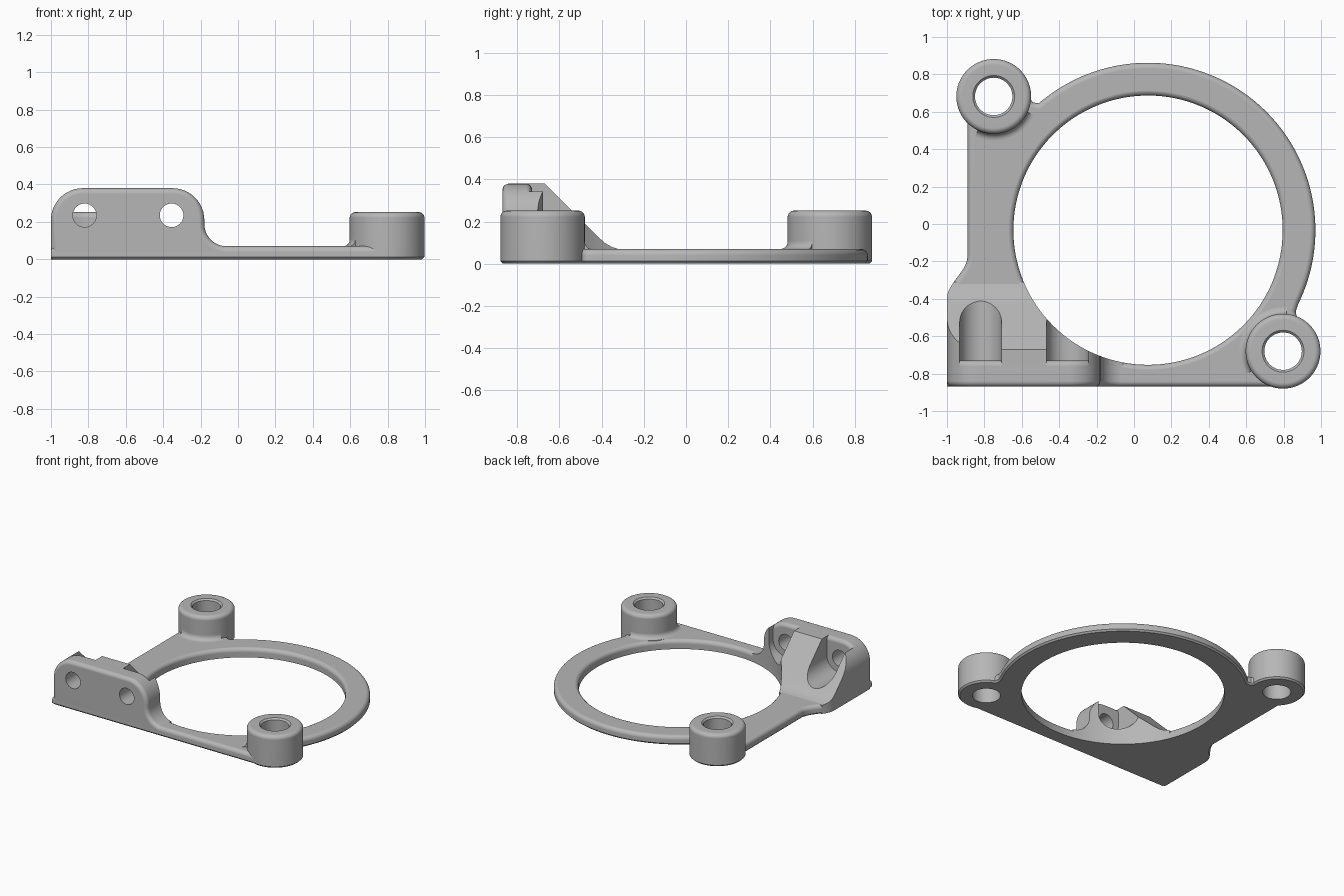
import bpy, bmesh
from math import cos, sin, pi, radians

if "Cube" in bpy.data.objects:
    bpy.data.objects.remove(bpy.data.objects["Cube"], do_unlink=True)

grey = bpy.data.materials.new("plain grey")
grey.use_nodes = True
COLOUR = (0.47, 0.47, 0.47, 1)
grey.diffuse_color = COLOUR
grey.node_tree.nodes["Principled BSDF"].inputs["Base Color"].default_value = COLOUR

HOLE_X, HOLE_Y, HOLE_R, RING_R = 0.075, -0.033, 0.72, 0.895
THICK, ROUND = 0.07, 0.03


def arc(cx, cy, r, a0, a1, n=12):
    """Points on an arc, angles in degrees."""
    angles = [radians(a0 + (a1 - a0) * i / n) for i in range(n + 1)]
    return [(cx + r * cos(a), cy + r * sin(a)) for a in angles]


def finish(name, bm):
    bmesh.ops.recalc_face_normals(bm, faces=bm.faces[:])
    mesh = bpy.data.meshes.new(name)
    bm.to_mesh(mesh)
    bm.free()
    mesh.materials.append(grey)
    obj = bpy.data.objects.new(name, mesh)
    bpy.context.collection.objects.link(obj)
    return obj


def prism(name, points, axis, d0, d1, bevel0=0, bevel1=0):
    """Extrude an outline along an axis, rounding the rim of either cap."""
    place = {"x": lambda a, b, d: (d, a, b),
             "y": lambda a, b, d: (a, d, b),
             "z": lambda a, b, d: (a, b, d)}[axis]
    k = "xyz".index(axis)
    bm = bmesh.new()
    low = [bm.verts.new(place(a, b, d0)) for a, b in points]
    high = [bm.verts.new(place(a, b, d1)) for a, b in points]
    bm.faces.new(low)
    bm.faces.new(high)
    for i in range(len(points)):
        j = (i + 1) % len(points)
        bm.faces.new((low[i], low[j], high[j], high[i]))
    bmesh.ops.recalc_face_normals(bm, faces=bm.faces[:])
    for d, width in ((d0, bevel0), (d1, bevel1)):
        if width:
            rim = [e for e in bm.edges if all(abs(v.co[k] - d) < 1e-5 for v in e.verts)]
            bmesh.ops.bevel(bm, geom=rim, offset=width, segments=1 if width < 0.02 else 5,
                            profile=0.5, affect='EDGES', clamp_overlap=False)
    return finish(name, bm)


def lathe(name, profile, x, y, a0=0, a1=360, n=96):
    """Revolve a closed (radius, height) outline about a vertical axis."""
    bm = bmesh.new()
    full = a1 - a0 == 360
    rows = []
    for i in range(n if full else n + 1):
        a = radians(a0 + (a1 - a0) * i / n)
        rows.append([bm.verts.new((x + r * cos(a), y + r * sin(a), z)) for r, z in profile])
    m = len(profile)
    for i in range(n):
        p, q = rows[i], rows[(i + 1) % len(rows)]
        for j in range(m):
            k = (j + 1) % m
            if profile[j][0] or profile[k][0]:
                bm.faces.new((p[j], p[k], q[k], q[j]))
    if not full:
        bm.faces.new(rows[0])
        bm.faces.new(rows[-1])
    bmesh.ops.remove_doubles(bm, verts=bm.verts[:], dist=1e-6)
    return finish(name, bm)


def cut(obj, cutter, operation='DIFFERENCE'):
    mod = obj.modifiers.new("cut", 'BOOLEAN')
    mod.operation, mod.solver, mod.object = operation, 'EXACT', cutter
    bpy.context.view_layer.objects.active = obj
    bpy.ops.object.modifier_apply(modifier=mod.name)
    bpy.data.objects.remove(cutter, do_unlink=True)


def bore():
    return prism("bore_cutter", arc(HOLE_X, HOLE_Y, HOLE_R, 0, 357.1875, 127), "z", -0.1, 0.6)


# Base plate: ring, straight front and left edges, flared left foot
flare = [(-0.945 + 0.055 * cos(pi * i / 10), -0.17 - 0.023 * i) for i in range(11)]
outline = [(-1, -0.87), (0.79, -0.87), (0.93, -0.68), (0.9, -0.535), (0.868, -0.49), (0.866, -0.465)]
outline += arc(HOLE_X, HOLE_Y, RING_R, -26, 128, 72)
outline += [(-0.51, 0.645), (-0.54, 0.65), (-0.58, 0.7), (-0.75, 0.8), (-0.89, 0.68)] + flare
plate = prism("base_plate", outline, "z", 0, THICK, 0.012, ROUND)
lip = arc(HOLE_R + ROUND, 0.0405, ROUND, 180, 90, 5)
cut(plate, lathe("lip_cutter", [(0, -0.1), (HOLE_R, -0.1)] + lip + [(HOLE_R + ROUND, 0.2), (0, 0.2)],
                 HOLE_X, HOLE_Y, n=128))
parts = [plate]

# Bosses with through holes and a fillet where they meet the plate
boss_profile = [(0.1, 0), (0.188, 0), (0.2, 0.012)] + arc(0.17, 0.222, 0.03, 0, 90, 5)
boss_profile += [(0.112, 0.252), (0.1, 0.24)]
fillet_profile = [(0.19, 0.05), (0.235, 0.05)] + arc(0.235, 0.105, 0.035, 270, 180, 6) + [(0.19, 0.105)]
for side, x, y, a0, a1 in (("back_right", -0.75, 0.682, -115, -25), ("front_left", 0.797, -0.68, 85, 212)):
    cut(plate, lathe("clearance_cutter", [(0, -0.1), (0.15, -0.1), (0.15, 0.2), (0, 0.2)], x, y))
    parts.append(lathe(side + "_boss", boss_profile, x, y))
    parts.append(lathe(side + "_boss_fillet", fillet_profile, x, y, a0, a1, 32))

# Upright mounting wall with rounded shoulders
front = [(-1, 0), (-0.05, 0)] + arc(-0.06, 0.189, 0.12, 270, 180)
front += arc(-0.35, 0.21, 0.17, 0, 90) + arc(-0.83, 0.21, 0.17, 90, 180)
wall = prism("mounting_wall", front, "y", -0.87, -0.73, ROUND, ROUND)
cut(wall, bore())

# Sloped brace behind the wall
brace = prism("sloped_brace", front, "y", -0.8, -0.2)
slope = [(-0.9, -0.1), (-0.9, 0.45), (-0.74, 0.45), (-0.42, 0.13), (-0.385, 0.099),
         (-0.35, 0.079), (-0.31, 0.067), (-0.3, -0.1)]
cut(brace, prism("slope_cutter", slope, "x", -1.2, 0.2), 'INTERSECT')
cut(brace, prism("foot_cutter", flare + [(-1.1, -0.4), (-1.1, -0.17)], "z", -0.1, 0.6))
cut(brace, bore())

# Screw holes through the wall, with open pockets in the brace
for x in (-0.82, -0.355):
    cut(wall, prism("screw_cutter", arc(x, 0.235, 0.063, 0, 352.5, 47), "y", -1, -0.5))
    pocket = arc(x, 0.235, 0.112, 180, 360, 24) + [(x + 0.112, 0.6), (x - 0.112, 0.6)]
    cut(brace, prism("pocket_cutter", pocket, "y", -0.95, -0.1))
parts += [wall, brace]

# Smooth shading with crisp edges
bpy.ops.object.select_all(action='DESELECT')
for obj in parts:
    obj.select_set(True)
bpy.context.view_layer.objects.active = plate
bpy.ops.object.shade_smooth_by_angle(angle=radians(35))
for obj in parts:
    mod = obj.modifiers.new("weighted_normals", 'WEIGHTED_NORMAL')
    mod.keep_sharp = True
